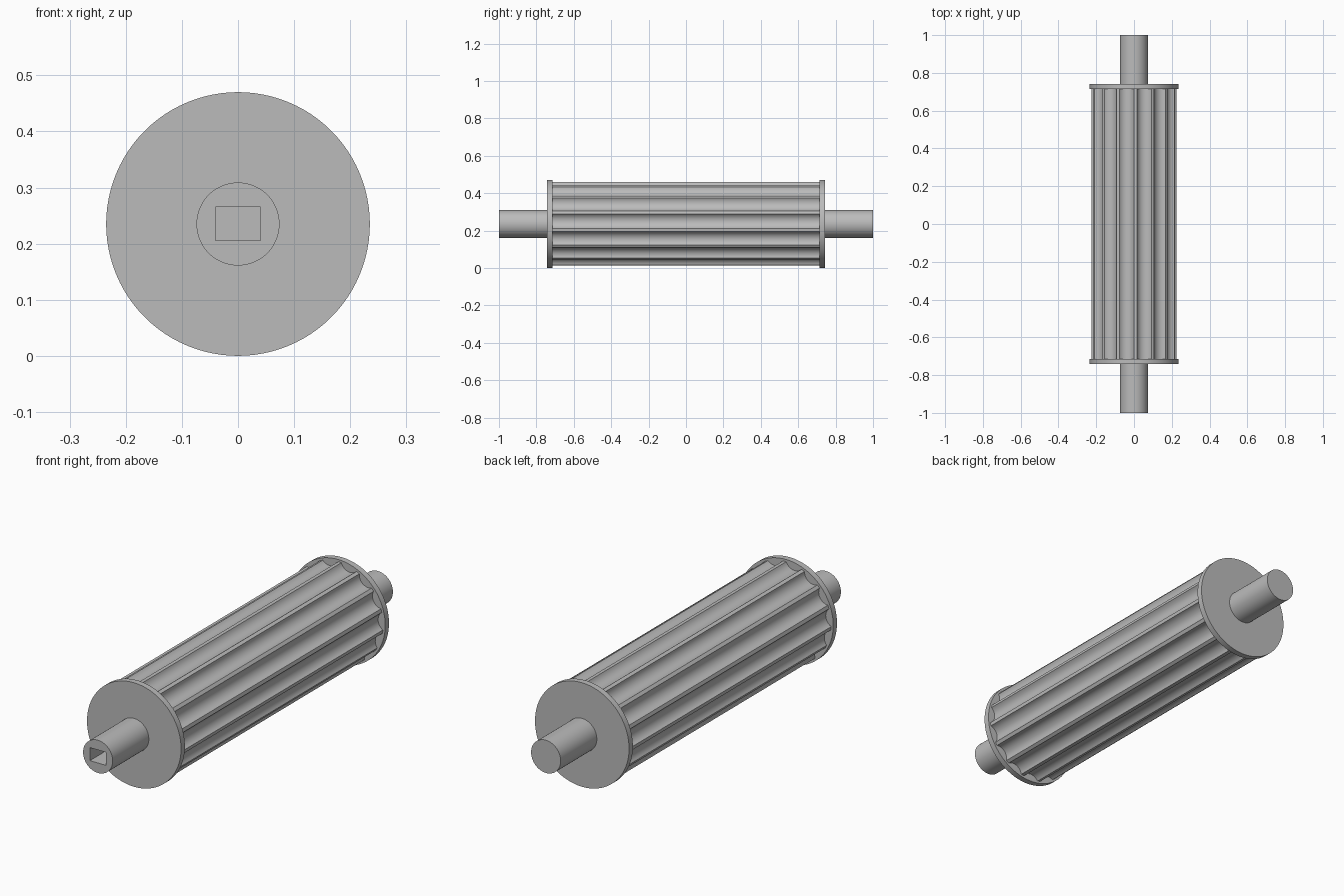
import bpy
import bmesh
from math import sin, cos, radians, pi, hypot, atan2

AXIS_Z = 0.235
FLUTES = 15

cube = bpy.data.objects.get("Cube")
if cube:
    bpy.data.objects.remove(cube, do_unlink=True)

# Single plain metal colour
steel = bpy.data.materials.new("grey_steel")
steel.use_nodes = True
grey = (0.5, 0.5, 0.5, 1.0)
steel.diffuse_color = grey
steel.node_tree.nodes["Principled BSDF"].inputs["Base Color"].default_value = grey


def extrude_along_y(name, outline, y0, y1):
    """Solid prism from an (x, z) outline centred on the roller axis."""
    bm = bmesh.new()
    verts = [bm.verts.new((x, y0, z + AXIS_Z)) for x, z in outline]
    face = bm.faces.new(verts)
    moved = bmesh.ops.extrude_face_region(bm, geom=[face])["geom"]
    tops = [v for v in moved if isinstance(v, bmesh.types.BMVert)]
    bmesh.ops.translate(bm, verts=tops, vec=(0, y1 - y0, 0))
    bmesh.ops.recalc_face_normals(bm, faces=bm.faces)
    mesh = bpy.data.meshes.new(name)
    bm.to_mesh(mesh)
    bm.free()
    mesh.materials.append(steel)
    obj = bpy.data.objects.new(name, mesh)
    bpy.context.collection.objects.link(obj)
    return obj


def select_only(obj):
    bpy.ops.object.select_all(action="DESELECT")
    obj.select_set(True)
    bpy.context.view_layer.objects.active = obj


def smooth(obj):
    select_only(obj)
    bpy.ops.object.shade_smooth_by_angle(angle=radians(30))


def circle(radius, n):
    return [(radius * cos(2 * pi * i / n), radius * sin(2 * pi * i / n)) for i in range(n)]


def fluted_outline(radius, depth, land, first, steps=12):
    """Narrow lands separated by concave circular-arc grooves."""
    pitch = 2 * pi / FLUTES
    half = (pitch - land) / 2
    chord_r, half_chord = radius * cos(half), radius * sin(half)
    sag = depth - (radius - chord_r)
    groove_r = (half_chord ** 2 + sag ** 2) / (2 * sag)
    centre = chord_r - sag + groove_r
    sweep = atan2(half_chord, centre - chord_r)
    points = []
    for k in range(FLUTES):
        mid = first + (k + 0.5) * pitch
        for i in range(steps + 1):
            t = sweep * (2 * i / steps - 1)
            u, v = centre - groove_r * cos(t), groove_r * sin(t)
            r, a = hypot(u, v), mid + atan2(v, u)
            points.append((r * cos(a), r * sin(a)))
    return points


# Fluted roller body
smooth(extrude_along_y("fluted_body", fluted_outline(0.225, 0.025, radians(4), radians(16)),
                       -0.72, 0.72))

# End flanges and shaft journals
shafts = {}
for side, s in (("front", -1), ("back", 1)):
    smooth(extrude_along_y(side + "_flange", circle(0.235, 96), s * 0.715, s * 0.742))
    shafts[side] = extrude_along_y(side + "_shaft", circle(0.074, 64), s * 0.74, s)

# Rectangular drive socket in the front shaft
socket = [(-0.04, -0.029), (0.04, -0.029), (0.04, 0.03), (-0.04, 0.03)]
cutter = extrude_along_y("socket_cutter", socket, -1.05, -0.8)
cutter.hide_render = True
cut = shafts["front"].modifiers.new("socket", "BOOLEAN")
cut.operation = "DIFFERENCE"
cut.solver = "EXACT"
cut.object = cutter
select_only(shafts["front"])
bpy.ops.object.modifier_apply(modifier=cut.name)
bpy.data.objects.remove(cutter, do_unlink=True)

for shaft in shafts.values():
    smooth(shaft)
